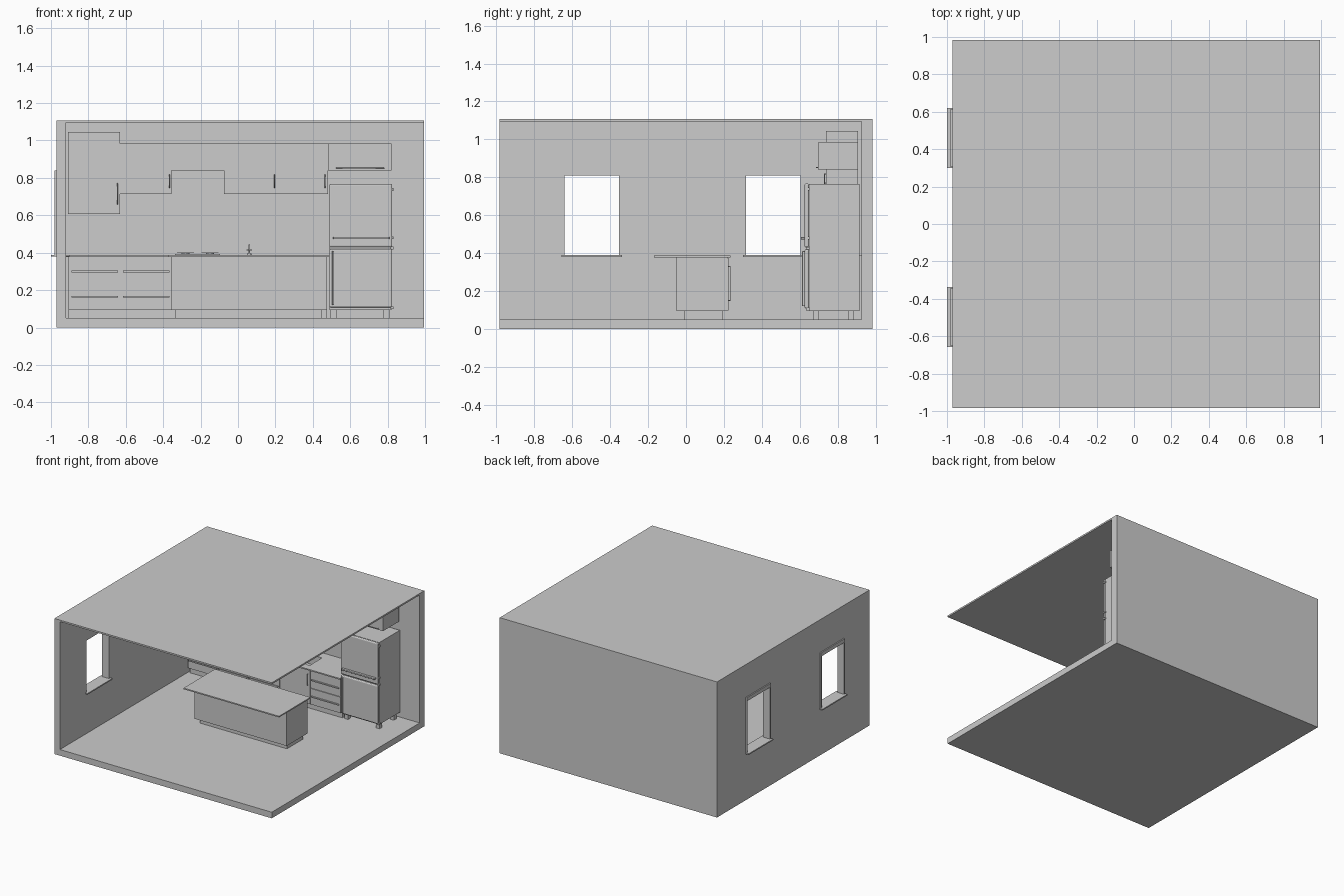
import bpy, math
from mathutils import Vector

grey = bpy.data.materials.new("light_grey")
grey.diffuse_color = (0.604, 0.604, 0.604, 1)


def box(name, x0, x1, y0, y1, z0, z1, bevel=0):
    xs, ys, zs = (x0, x1), (y0, y1), (z0, z1)
    v = [(x, y, z) for x in xs for y in ys for z in zs]
    f = [(0, 1, 3, 2), (4, 6, 7, 5), (0, 4, 5, 1), (2, 3, 7, 6), (0, 2, 6, 4), (1, 5, 7, 3)]
    me = bpy.data.meshes.new(name)
    me.from_pydata(v, [], f)
    me.materials.append(grey)
    ob = bpy.data.objects.new(name, me)
    bpy.context.collection.objects.link(ob)
    if bevel:
        m = ob.modifiers.new("bevel", 'BEVEL')
        m.width, m.segments = bevel, 3
    return ob


def cyl(name, x, y, z0, z1, r, sides=20):
    bpy.ops.mesh.primitive_cylinder_add(vertices=sides, radius=r, depth=z1 - z0,
                                        location=(x, y, (z0 + z1) / 2))
    ob = bpy.context.object
    ob.name = name
    ob.data.materials.append(grey)
    bpy.ops.object.shade_smooth_by_angle()
    return ob


def tube(name, pts, r):
    cu = bpy.data.curves.new(name, 'CURVE')
    cu.dimensions = '3D'
    cu.bevel_depth, cu.bevel_resolution, cu.use_fill_caps = r, 2, True
    sp = cu.splines.new('POLY')
    sp.points.add(len(pts) - 1)
    for p, c in zip(sp.points, pts):
        p.co = (*c, 1)
    cu.materials.append(grey)
    ob = bpy.data.objects.new(name, cu)
    bpy.context.collection.objects.link(ob)
    return ob


def cut(ob, *dims):
    cutter = box("cutter", *dims)
    cutter.hide_render = True
    m = ob.modifiers.new("cut", 'BOOLEAN')
    m.operation, m.solver, m.object = 'DIFFERENCE', 'EXACT', cutter
    bpy.context.view_layer.objects.active = ob
    bpy.ops.object.modifier_apply(modifier=m.name)
    bpy.data.objects.remove(cutter)


def handle(name, a, b, out):
    # bar handle standing off a door by the y offset "out"
    a, b = Vector(a), Vector(b)
    o = Vector((0, out, 0))
    tube(name, [a, a + o, b + o, b], 0.0025)


# room shell: open at the front and the right
box("floor", -0.97, 0.995, -0.985, 0.985, 0, 0.05)
box("ceiling", -0.97, 0.995, -0.985, 0.985, 1.095, 1.108)
box("back_wall", -0.92, 0.995, 0.925, 0.985, 0.05, 1.095)
wall = box("left_wall", -0.97, -0.92, -0.985, 0.985, 0.05, 1.095)

# windows: opening, outer trim and sill
for c in (-0.497, 0.46):
    cut(wall, -1.1, -0.8, c - 0.143, c + 0.143, 0.385, 0.81)
    box("window_sill", -1.0, -0.9, c - 0.16, c + 0.16, 0.379, 0.389)
    box("window_header", -0.98, -0.97, c - 0.155, c + 0.155, 0.81, 0.84)
    for s in (-1, 1):
        e = sorted((c + s * 0.143, c + s * 0.155))
        box("window_jamb", -0.98, -0.97, e[0], e[1], 0.389, 0.81)

# island
box("island_plinth", -0.335, 0.45, -0.01, 0.195, 0.05, 0.095)
box("island_body", -0.358, 0.475, -0.05, 0.218, 0.095, 0.378)
box("island_counter", -0.373, 0.49, -0.17, 0.235, 0.378, 0.388)
w = 0.833 / 3
for i in range(3):
    x = -0.358 + i * w
    box("island_door", x + 0.002, x + w - 0.002, 0.218, 0.225, 0.098, 0.375)
    handle("island_handle", (x + w - 0.02, 0.225, 0.15), (x + w - 0.02, 0.225, 0.33), 0.008)

# base cabinets along the back wall
box("base_plinth", -0.905, 0.475, 0.67, 0.925, 0.05, 0.095)
body = box("base_body", -0.905, 0.475, 0.652, 0.925, 0.095, 0.378)
counter = box("base_counter", -0.92, 0.482, 0.63, 0.925, 0.378, 0.388)
edges = [-0.905, -0.63, -0.355, -0.075, 0.2, 0.475]
for i, (a, b) in enumerate(zip(edges, edges[1:])):
    if i == 3:
        # doors under the sink
        box("sink_door", a + 0.002, b - 0.002, 0.645, 0.652, 0.098, 0.375)
        handle("sink_handle", (b - 0.02, 0.645, 0.25), (b - 0.02, 0.645, 0.34), -0.01)
    else:
        for z0, z1, zh in ((0.098, 0.228, 0.165), (0.232, 0.375, 0.30)):
            box("drawer_front", a + 0.002, b - 0.002, 0.645, 0.652, z0, z1)
            box("drawer_handle", a + 0.015, b - 0.012, 0.635, 0.645, zh - 0.005, zh + 0.004)

# sink and tap
for ob in (counter, body):
    cut(ob, -0.04, 0.165, 0.69, 0.85, 0.31, 0.5)
arc = [(0.06, 0.86 + 0.025 * math.cos(t), 0.42 + 0.02 * math.sin(t))
       for t in [math.pi * k / 8 for k in range(9)]]
tube("tap_spout", [(0.06, 0.885, 0.388)] + arc + [(0.06, 0.835, 0.41)], 0.005)
cyl("tap_base", 0.06, 0.885, 0.388, 0.395, 0.011)
box("tap_lever", 0.045, 0.075, 0.882, 0.888, 0.412, 0.418)

# hob with burners and pan rests
box("hob_plate", -0.337, -0.095, 0.68, 0.88, 0.388, 0.392)
for x in (-0.28, -0.15):
    for y in (0.735, 0.825):
        cyl("burner", x, y, 0.392, 0.398, 0.022)
        box("pan_rest_x", x - 0.045, x + 0.045, y - 0.002, y + 0.002, 0.398, 0.402)
        box("pan_rest_y", x - 0.002, x + 0.002, y - 0.037, y + 0.037, 0.398, 0.402)

# wall cabinets: x0, x1, front y, z0, z1, handle x (None for no side handle)
uppers = [(-0.908, -0.63, 0.74, 0.607, 1.045, -0.645),
          (-0.63, -0.355, 0.74, 0.715, 0.985, -0.367),
          (-0.355, -0.075, 0.74, 0.84, 0.985, None),
          (-0.075, 0.2, 0.74, 0.715, 0.985, 0.195),
          (0.2, 0.48, 0.74, 0.715, 0.985, 0.466),
          (0.48, 0.822, 0.697, 0.84, 0.985, None)]
for x0, x1, y, z0, z1, hx in uppers:
    box("wall_cabinet", x0, x1, y + 0.007, 0.908, z0, z1)
    box("wall_cabinet_door", x0 + 0.001, x1 - 0.001, y, y + 0.007, z0 + 0.001, z1 - 0.001)
    if hx is not None:
        zc = 0.715 if x0 < -0.9 else 0.782
        h = 0.055 if x0 < -0.9 else 0.035
        handle("wall_cabinet_handle", (hx, y, zc - h), (hx, y, zc + h), -0.009)
handle("top_cabinet_handle", (0.525, 0.697, 0.852), (0.78, 0.697, 0.852), -0.009)

# fridge
box("fridge_body", 0.49, 0.822, 0.65, 0.915, 0.095, 0.765)
for z0, z1 in ((0.108, 0.42), (0.43, 0.767)):
    box("fridge_door", 0.488, 0.824, 0.626, 0.648, z0, z1, 0.008)
box("fridge_upper_handle", 0.508, 0.81, 0.606, 0.627, 0.472, 0.485, 0.003)
box("fridge_lower_handle", 0.503, 0.514, 0.612, 0.627, 0.12, 0.41, 0.003)
for z in (0.105, 0.425, 0.48, 0.738):
    box("fridge_hinge", 0.815, 0.831, 0.632, 0.652, z - 0.007, z + 0.007)
for x in (0.51, 0.795):
    for y in (0.685, 0.87):
        box("fridge_foot", x - 0.016, x + 0.016, y - 0.016, y + 0.016, 0.05, 0.095)
